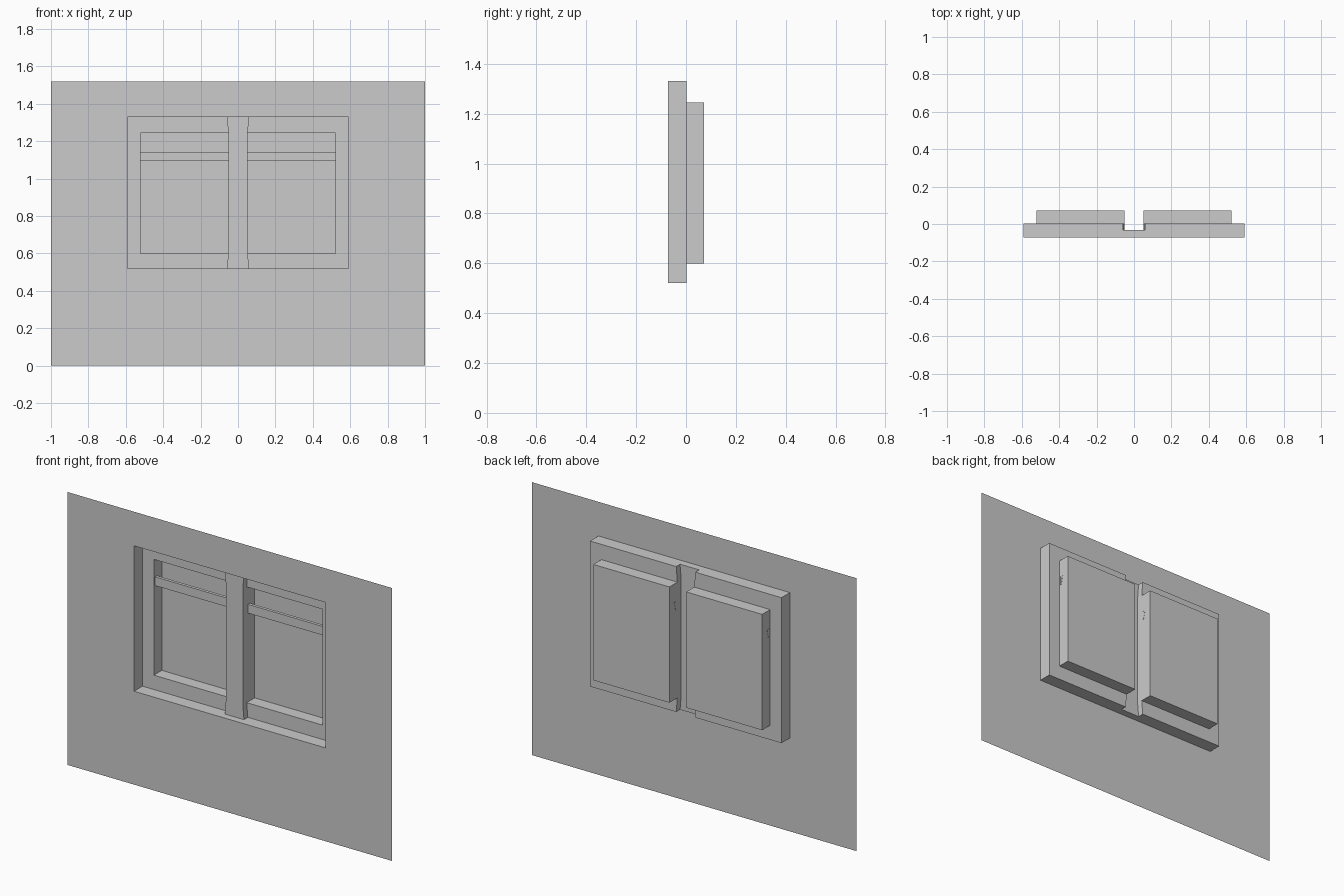
import bpy, bmesh

if "Cube" in bpy.data.objects:
    bpy.data.objects.remove(bpy.data.objects["Cube"])

# Depth planes, front to back
WALL, MULLION, FRAME, GLASS = -0.072, -0.032, 0.002, 0.072
# Opening and glazing limits
X0, Z0, Z1 = 0.59, 0.52, 1.33
XI, XO, ZB, ZT = 0.052, 0.52, 0.60, 1.245
XM = 0.059


def rect(xa, xb, za, zb):
    return [(xa, za), (xb, za), (xb, zb), (xa, zb)]


def level(pts, y):
    return [(x, y, z) for x, z in pts]


def strip(bm, a, b, closed=False):
    """Bridge two equal-length point rows with quads."""
    n = len(a)
    for i in range(n if closed else n - 1):
        j = (i + 1) % n
        bm.faces.new([bm.verts.new(p) for p in (a[i], a[j], b[j], b[i])])


def face(bm, pts):
    bm.faces.new([bm.verts.new(p) for p in pts])


def finish(bm, name, mirror=True):
    bmesh.ops.remove_doubles(bm, verts=bm.verts, dist=1e-5)
    me = bpy.data.meshes.new(name)
    bm.to_mesh(me)
    bm.free()
    ob = bpy.data.objects.new(name, me)
    bpy.context.collection.objects.link(ob)
    if mirror:
        ob.modifiers.new("mirror", 'MIRROR').use_mirror_merge = False
    return ob


opening = rect(-X0, X0, Z0, Z1)
half = rect(XM, X0, Z0, Z1)
pane = rect(XI, XO, ZB, ZT)

# Wall sheet with rectangular opening
bm = bmesh.new()
strip(bm, level(rect(-1, 1, 0, 1.52), WALL), level(opening, WALL), True)
finish(bm, "wall", False)

# Reveal around the opening, shallower behind the mullion
bm = bmesh.new()
strip(bm, level(half, WALL), level(half, FRAME))
for row in ([(0, Z0), (XM, Z0)], [(XM, Z1), (0, Z1)]):
    strip(bm, level(row, WALL), level(row, MULLION))
finish(bm, "window_reveal")

# Flat frame face around each pane
bm = bmesh.new()
strip(bm, level(half, FRAME), level(pane, FRAME))
finish(bm, "window_frame")

# Sash recess with the glass at its back
bm = bmesh.new()
strip(bm, level(pane, FRAME), level(pane, GLASS), True)
face(bm, level(pane, GLASS))
finish(bm, "sash_and_glass")

# Central mullion, open behind and flared at both ends
bm = bmesh.new()
edge = [(XM, Z1), (XI, ZT), (XI, ZB), (XM, Z0)]
strip(bm, level(edge, MULLION), level(edge, FRAME))
outline = edge[::-1] + [(-x, z) for x, z in edge]
face(bm, level(outline, MULLION))
finish(bm, "mullion", False).data.validate()
mull = bpy.data.objects["mullion"]
bm = bmesh.new()
bm.from_mesh(mull.data)
left = [(-x, z) for x, z in edge[::-1]]
strip(bm, level(left, MULLION), level(left, FRAME))
bm.to_mesh(mull.data)
bm.free()

# Tapered crossbar in each sash, open at the ends
bm = bmesh.new()
profile = [(0.014, 1.094), (0.018, 1.094), (0.031, 1.143), (0.014, 1.143)]
strip(bm, [(XI - 0.001, y, z) for y, z in profile],
      [(XO + 0.001, y, z) for y, z in profile], True)
bmesh.ops.reverse_faces(bm, faces=bm.faces)
finish(bm, "sash_crossbar")
